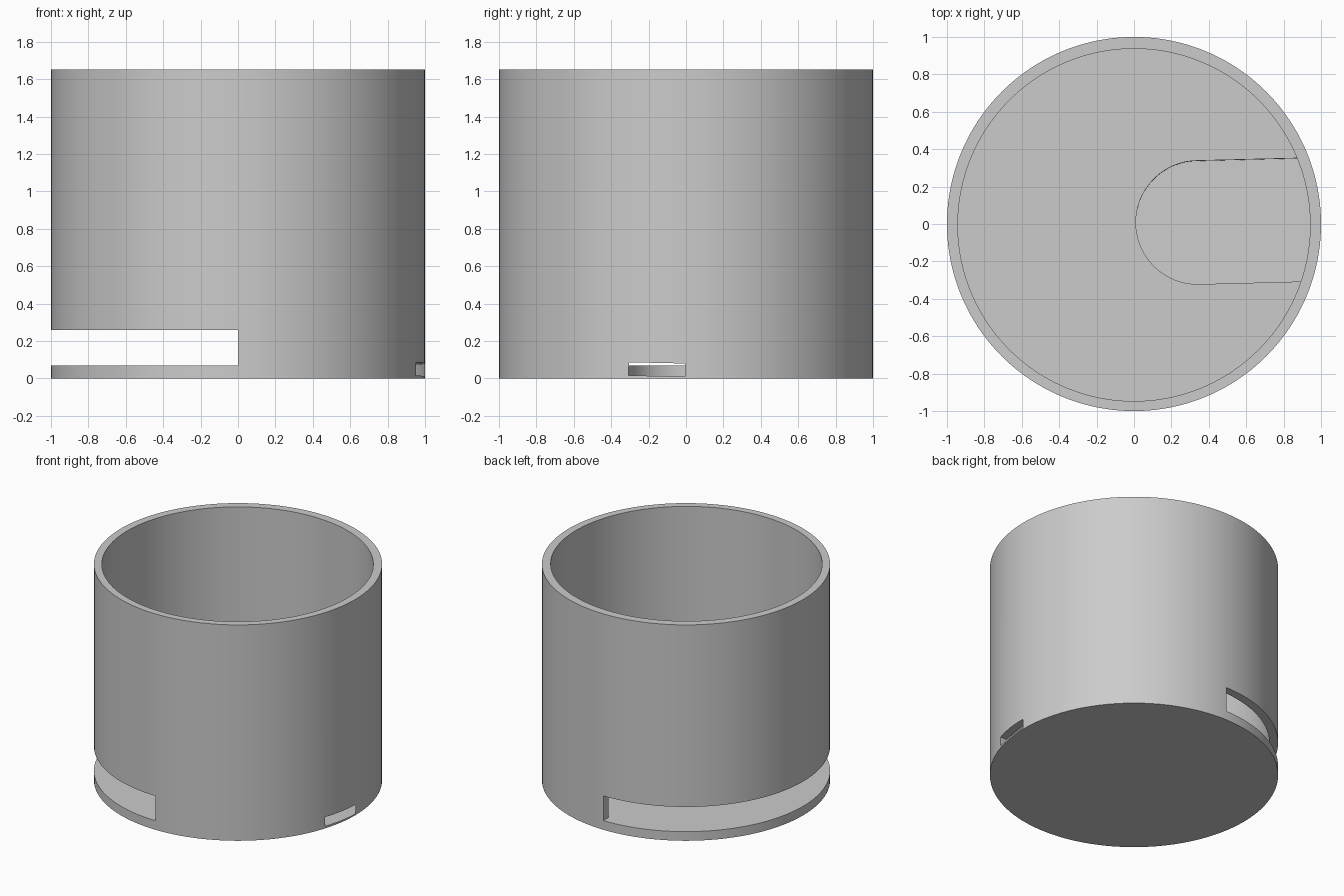
import bpy, bmesh, math

if "Cube" in bpy.data.objects:
    bpy.data.objects.remove(bpy.data.objects["Cube"])

HEIGHT, FLOOR = 1.653, 0.07


def prism(name, outline, z0, z1, tilt=0.0):
    """Extrude a plan outline; tilt leans the slab about the x axis."""
    bm = bmesh.new()
    low = [bm.verts.new((x, y, z0 - tilt * y)) for x, y in outline]
    high = [bm.verts.new((x, y + tilt * (z1 - z0), z1 - tilt * y)) for x, y in outline]
    bm.faces.new(low[::-1])
    bm.faces.new(high)
    n = len(outline)
    for i in range(n):
        j = (i + 1) % n
        bm.faces.new((low[i], low[j], high[j], high[i]))
    mesh = bpy.data.meshes.new(name)
    bm.to_mesh(mesh)
    bm.free()
    ob = bpy.data.objects.new(name, mesh)
    bpy.context.collection.objects.link(ob)
    return ob


def arc(cx, cy, r, a0, a1, n):
    return [(cx + r * math.cos(a0 + (a1 - a0) * i / n),
             cy + r * math.sin(a0 + (a1 - a0) * i / n)) for i in range(n + 1)]


def cut(target, cutter):
    bpy.context.view_layer.objects.active = target
    mod = target.modifiers.new("cut", 'BOOLEAN')
    mod.operation, mod.solver, mod.object = 'DIFFERENCE', 'EXACT', cutter
    bpy.ops.object.modifier_apply(modifier=mod.name)
    bpy.data.objects.remove(cutter)


# Outer body
cup = prism("cup", arc(0, 0, 1, 0, math.tau, 160)[:-1], 0, HEIGHT)

# Hollow interior, slightly off centre
cut(cup, prism("interior", arc(0, -0.005, 0.942, 0, math.tau, 160)[:-1], FLOOR, HEIGHT + 0.2))

# Wide window round the left half of the wall, level with the floor
cut(cup, prism("window", [(-1.2, -1.2), (0, -1.2), (0, 1.2), (-1.2, 1.2)], FLOOR, 0.259))

# Tilted U-shaped floor pocket that breaks through the right of the wall
turn = math.radians(1.5)
pocket = arc(0.34, 0.007, 0.33, math.pi / 2 + turn, 1.5 * math.pi + turn, 40)
pocket += arc(0, -0.02, 1, math.asin(-0.287), math.asin(0.372), 40)
cut(cup, prism("pocket", pocket, 0.01, 0.08, tilt=0.022))

# Smooth round walls with sharp rims
bpy.ops.object.select_all(action='DESELECT')
cup.select_set(True)
bpy.context.view_layer.objects.active = cup
bpy.ops.object.shade_smooth_by_angle(angle=math.radians(30))
